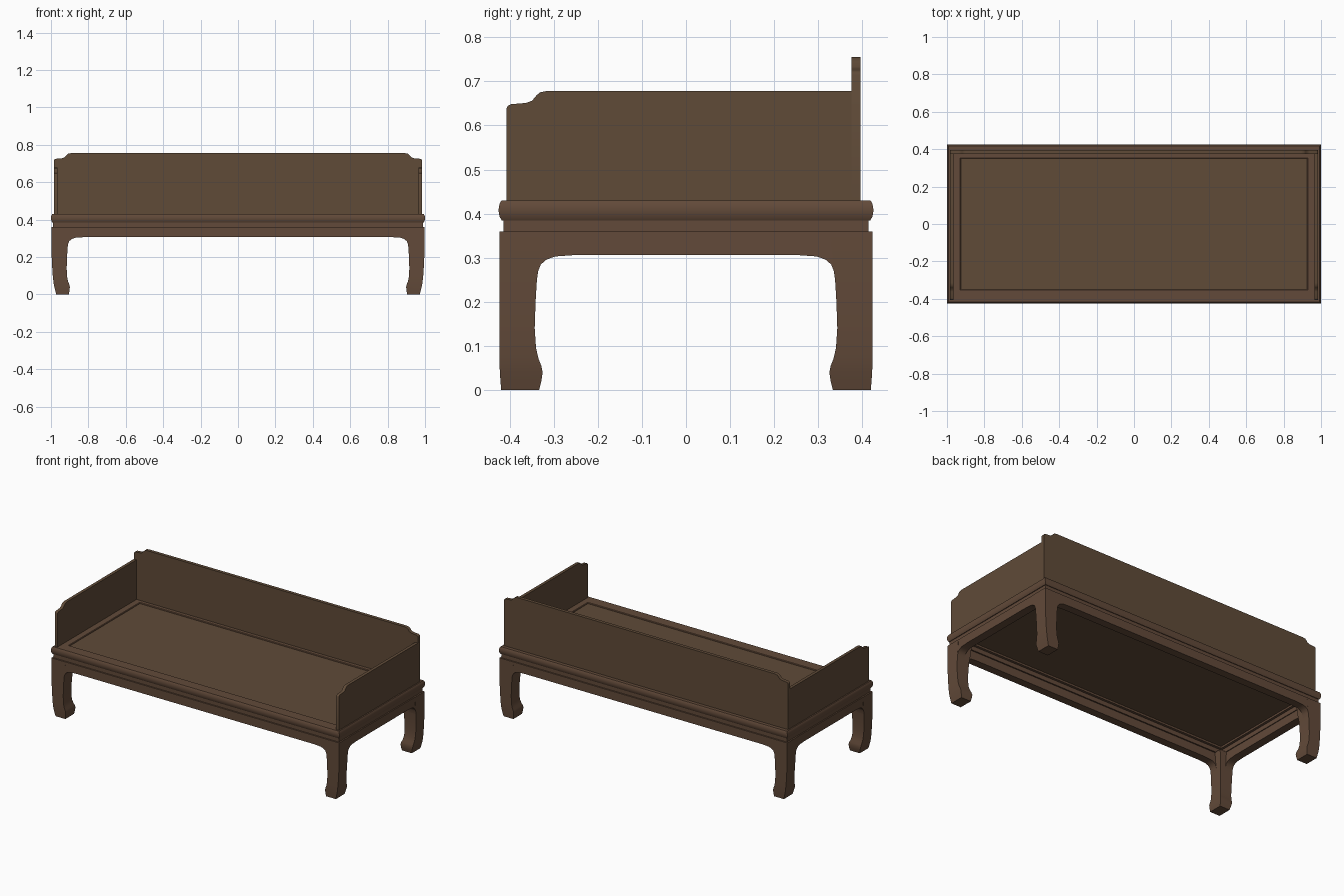
import bpy, bmesh

if "Cube" in bpy.data.objects:
    bpy.data.objects.remove(bpy.data.objects["Cube"])


def material(name, rgb):
    m = bpy.data.materials.new(name)
    m.diffuse_color = (*rgb, 1)
    m.use_nodes = True
    m.node_tree.nodes["Principled BSDF"].inputs["Base Color"].default_value = m.diffuse_color
    return m


PANEL = material("brown panel wood", (0.115, 0.069, 0.039))
FRAME = material("reddish frame wood", (0.122, 0.068, 0.041))


def finish(bm, name, mat, angle=0.6):
    bmesh.ops.recalc_face_normals(bm, faces=bm.faces)
    me = bpy.data.meshes.new(name)
    bm.to_mesh(me)
    bm.free()
    me.materials.append(mat)
    ob = bpy.data.objects.new(name, me)
    bpy.context.collection.objects.link(ob)
    bpy.ops.object.select_all(action='DESELECT')
    ob.select_set(True)
    bpy.context.view_layer.objects.active = ob
    bpy.ops.object.shade_smooth_by_angle(angle=angle)
    return ob


def board(name, mat, pts, axis, a, b):
    """Extrude a (horizontal, z) outline between a and b along axis."""
    bm = bmesh.new()
    place = (lambda h, z, d: (h, d, z)) if axis == 'y' else (lambda h, z, d: (d, h, z))
    f = bm.faces.new([bm.verts.new(place(h, z, a)) for h, z in pts])
    ext = bmesh.ops.extrude_face_region(bm, geom=[f])['geom']
    vec = (0, b - a, 0) if axis == 'y' else (b - a, 0, 0)
    bmesh.ops.translate(bm, vec=vec, verts=[v for v in ext if isinstance(v, bmesh.types.BMVert)])
    return finish(bm, name, mat)


def loft(bm, rings, closed=False):
    """Join rings of points with quads, closing round or capping the ends."""
    vs = [[bm.verts.new(p) for p in r] for r in rings]
    n = len(vs[0])
    for i in range(len(vs) if closed else len(vs) - 1):
        r, s = vs[i], vs[(i + 1) % len(vs)]
        for j in range(n):
            bm.faces.new((r[j], r[(j + 1) % n], s[(j + 1) % n], s[j]))
    if not closed:
        bm.faces.new(vs[0])
        bm.faces.new(vs[-1])


def ring_frame(name, mat, profile):
    """Sweep an (inset, z) profile round the rectangular plan."""
    bm = bmesh.new()
    loft(bm, [[(sx * (1 - i), sy * (0.425 - i), z) for sx, sy in
               ((-1, -1), (1, -1), (1, 1), (-1, 1))] for i, z in profile], closed=True)
    return finish(bm, name, mat)


# Seat frame with rounded edge, recessed waist, sunken seat panel
ring_frame("seat_frame", FRAME, [
    (0.075, 0.385), (0.007, 0.385), (0.003, 0.392), (0.001, 0.4), (0, 0.408),
    (0.001, 0.416), (0.003, 0.424), (0.007, 0.43), (0.071, 0.43), (0.075, 0.427)])
ring_frame("waist", FRAME, [(0.06, 0.358), (0.011, 0.358), (0.011, 0.386), (0.06, 0.386)])
board("seat_panel", PANEL, [(-0.926, 0.397), (0.926, 0.397), (0.926, 0.424), (-0.926, 0.424)],
      'y', -0.351, 0.351)

# Legs: z, outer x, inner x, outer y, inner y
LEG = [(0, .972, .904, .419, .333), (.02, .977, .901, .4205, .328), (.04, .982, .899, .422, .325),
       (.055, .985, .903, .4225, .328), (.07, .987, .909, .423, .334), (.095, .990, .914, .423, .340),
       (.14, .993, .916, .423, .343), (.2, .996, .914, .423, .341), (.25, .997, .911, .423, .338),
       (.3, .998, .905, .423, .332), (.36, .998, .900, .423, .328)]
for sx, side in ((-1, "left"), (1, "right")):
    for sy, end in ((-1, "front"), (1, "back")):
        bm = bmesh.new()
        loft(bm, [[(sx * xo, sy * yo, z), (sx * xi, sy * yo, z), (sx * xi, sy * yi, z),
                   (sx * xo, sy * yi, z)] for z, xo, xi, yo, yi in LEG])
        finish(bm, f"{end}_{side}_leg", FRAME)


# Aprons, curving down into the legs
def apron_outline(inner):
    curve = [(-.03, .36), (-.03, .25), (0, .25), (.003, .27), (.009, .285), (.022, .296),
             (.042, .303), (.085, .306)]
    left = [(-inner + d, z) for d, z in curve]
    return left + [(-h, z) for h, z in reversed(left)]


for s, end in ((-1, "front"), (1, "back")):
    board(f"{end}_apron", FRAME, apron_outline(.911), 'y', s * .4228, s * .373)
for s, side in ((-1, "left"), (1, "right")):
    board(f"{side}_apron", FRAME, apron_outline(.338), 'x', s * .9968, s * .945)

# Back rail with stepped shoulders
STEP = [(0, -.04), (.003, -.034), (.01, -.03), (.045, -.027), (.058, -.022),
        (.068, -.01), (.076, -.003), (.092, 0)]
left = [(-.985, .43)] + [(-.985 + d, .755 + z) for d, z in STEP]
board("back_rail", PANEL, left + [(-x, z) for x, z in reversed(left)], 'y', .375, .396)

# Side rails, stepped at the front only
side_pts = [(-.407, .43)] + [(-.407 + d, .678 + z) for d, z in STEP] + [(.376, .678), (.376, .43)]
for s, side in ((-1, "left"), (1, "right")):
    board(f"{side}_rail", PANEL, side_pts, 'x', s * .985, s * .966)
